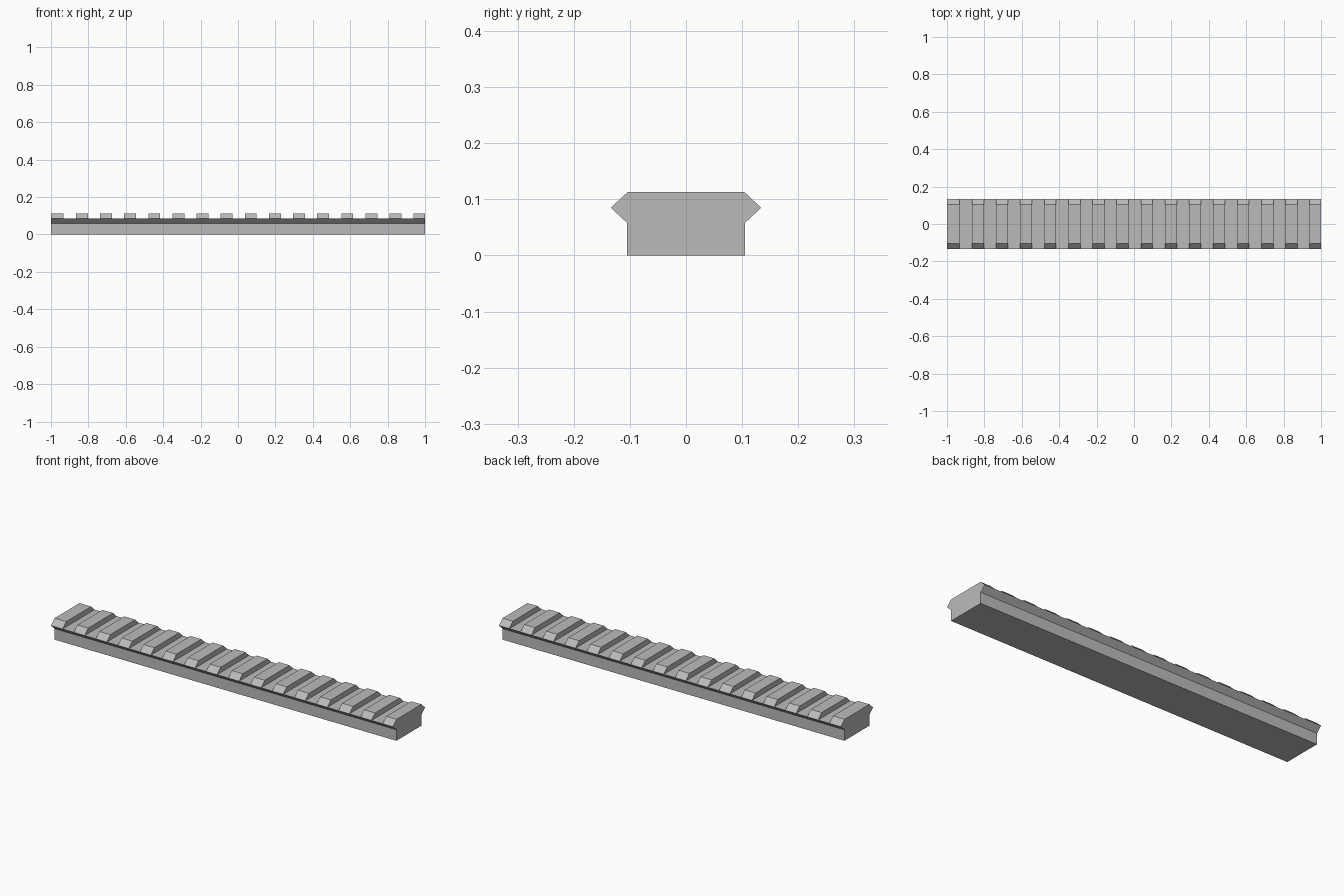
import bpy
import bmesh

cube = bpy.data.objects.get("Cube")
if cube:
    bpy.data.objects.remove(cube, do_unlink=True)

# Rail dimensions
HALF_LENGTH = 1.0
SLOTS = 15
PITCH = 0.129
SLOT_WIDTH = 0.0655
FIRST_SLOT = -0.932

# Half cross-section: base, neck, widest edge, crest
BASE, NECK, WIDE, CREST = (0.105, 0.0), (0.105, 0.058), (0.134, 0.085), (0.104, 0.113)
half = [BASE, NECK, WIDE, CREST]
profile = half + [(-y, z) for y, z in reversed(half)]

# Stations along the length: ribs and slots alternate, starting with a rib
stations = [-HALF_LENGTH]
for i in range(SLOTS):
    start = FIRST_SLOT + i * PITCH
    stations += [start, start + SLOT_WIDTH]
stations.append(HALF_LENGTH)

bm = bmesh.new()
rings = [[bm.verts.new((x, y, z)) for y, z in profile] for x in stations]

for i, (a, b) in enumerate(zip(rings, rings[1:])):
    is_rib = i % 2 == 0
    # Underside, lower flanks, and either the raised rib or the slot floor
    pairs = [(7, 0), (0, 1), (1, 2), (5, 6), (6, 7)]
    pairs += [(2, 3), (3, 4), (4, 5)] if is_rib else [(2, 5)]
    for p, q in pairs:
        bm.faces.new((a[p], b[p], b[q], a[q]))

# Slot walls and end caps
for ring in rings[1:-1]:
    bm.faces.new(ring[2:6])
for ring in (rings[0], rings[-1]):
    bm.faces.new(ring)

# Merge the flat strips into long clean faces
bmesh.ops.recalc_face_normals(bm, faces=bm.faces[:])
bmesh.ops.dissolve_limit(bm, angle_limit=0.01, verts=bm.verts[:], edges=bm.edges[:])
bmesh.ops.recalc_face_normals(bm, faces=bm.faces[:])

mesh = bpy.data.meshes.new("slotted_rail")
bm.to_mesh(mesh)
bm.free()
rail = bpy.data.objects.new("slotted_rail", mesh)
bpy.context.collection.objects.link(rail)

# Plain grey finish
grey = bpy.data.materials.new("plain_grey")
grey.use_nodes = True
colour = (0.5, 0.5, 0.5, 1.0)
grey.diffuse_color = colour
grey.node_tree.nodes["Principled BSDF"].inputs["Base Color"].default_value = colour
mesh.materials.append(grey)
